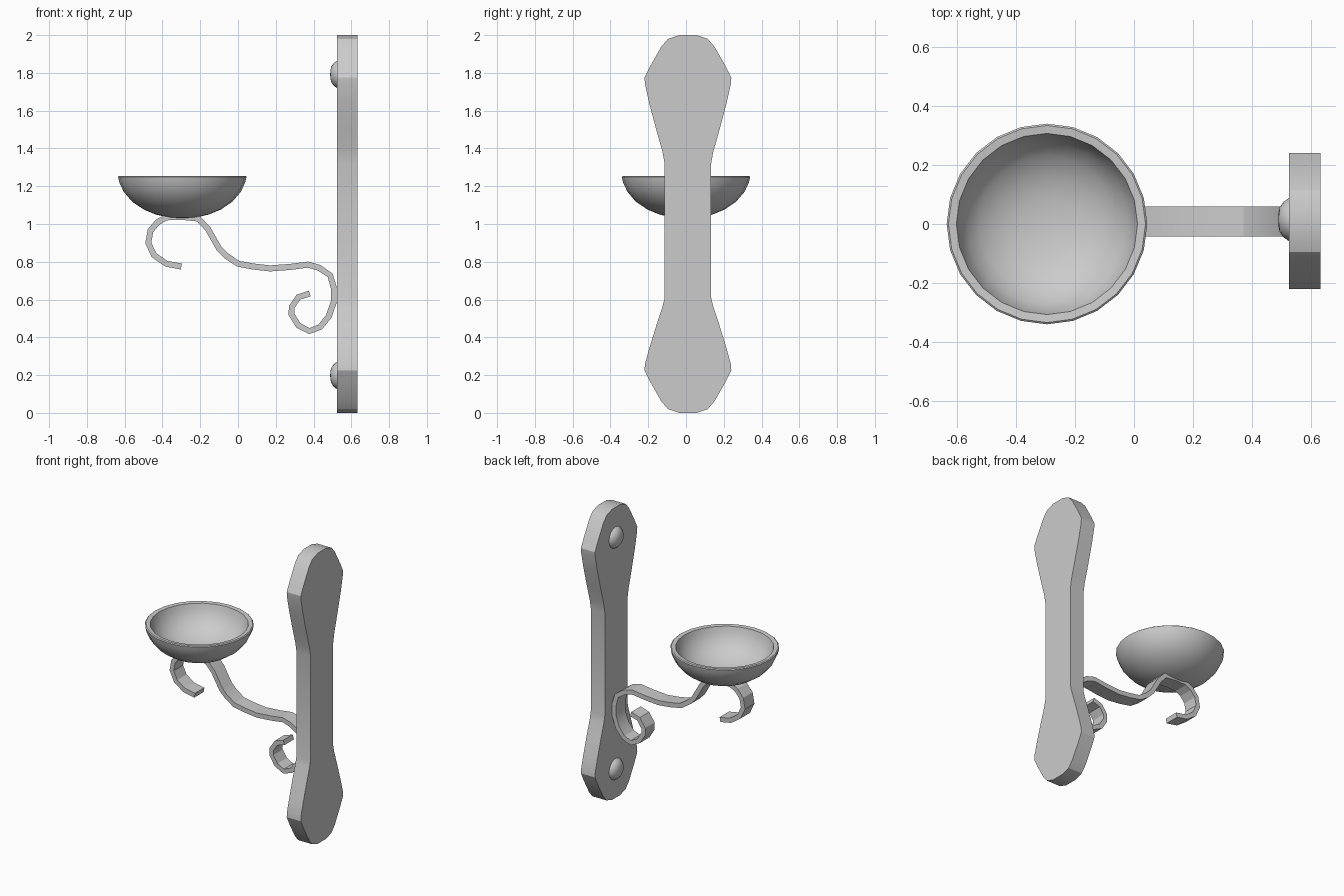
import bpy, bmesh, math
from mathutils import Vector, Matrix

if "Cube" in bpy.data.objects:
    bpy.data.objects.remove(bpy.data.objects["Cube"])

MID_Y = 0.01


def finish(bm, name, angle):
    bmesh.ops.recalc_face_normals(bm, faces=bm.faces)
    mesh = bpy.data.meshes.new(name)
    bm.to_mesh(mesh)
    bm.free()
    obj = bpy.data.objects.new(name, mesh)
    bpy.context.collection.objects.link(obj)
    bpy.ops.object.select_all(action='DESELECT')
    obj.select_set(True)
    bpy.context.view_layer.objects.active = obj
    bpy.ops.object.shade_smooth_by_angle(angle=math.radians(angle))
    return obj


def lathe(name, profile, sides, matrix):
    """Spin (radius, height) points about local z, then place with matrix."""
    bm = bmesh.new()
    verts = [bm.verts.new((r, 0, h)) for r, h in profile]
    edges = [bm.edges.new(pair) for pair in zip(verts, verts[1:])]
    bmesh.ops.spin(bm, geom=verts + edges, cent=(0, 0, 0), axis=(0, 0, 1),
                   angle=math.tau, steps=sides, use_merge=True)
    bmesh.ops.remove_doubles(bm, verts=bm.verts, dist=1e-4)
    bmesh.ops.transform(bm, matrix=matrix, verts=bm.verts)
    return finish(bm, name, 40)


def extrude_outline(name, points, offset, angle):
    bm = bmesh.new()
    face = bm.faces.new([bm.verts.new(p) for p in points])
    new = bmesh.ops.extrude_face_region(bm, geom=[face], use_keep_orig=True)
    moved = [v for v in new['geom'] if isinstance(v, bmesh.types.BMVert)]
    bmesh.ops.translate(bm, verts=moved, vec=offset)
    return finish(bm, name, angle)


# Wall plate: flared at both ends, (half width, z) from top to bottom
half = [(0.045, 2.0), (0.105, 1.98), (0.14, 1.94), (0.20, 1.835),
        (0.23, 1.775), (0.227, 1.74), (0.205, 1.64), (0.165, 1.49),
        (0.135, 1.385), (0.123, 1.32),
        (0.123, 0.61), (0.135, 0.56), (0.165, 0.47), (0.205, 0.34),
        (0.227, 0.26), (0.23, 0.225), (0.20, 0.165), (0.14, 0.06),
        (0.105, 0.02), (0.045, 0.0)]
outline = [(0.525, MID_Y + w, z) for w, z in half]
outline += [(0.525, MID_Y - w, z) for w, z in reversed(half)]
extrude_outline("wall_plate", outline, (0.107, 0, 0), 30)

# Scrolled arm: flat strap following a centre line in the xz plane
path = [(-0.30, 0.775), (-0.38, 0.79), (-0.445, 0.835), (-0.475, 0.90),
        (-0.463, 0.965), (-0.425, 1.01), (-0.38, 1.035), (-0.30, 1.038),
        (-0.21, 1.028), (-0.16, 0.975), (-0.10, 0.87), (-0.06, 0.83),
        (0.0, 0.79), (0.08, 0.775), (0.17, 0.765), (0.28, 0.773),
        (0.37, 0.785), (0.43, 0.768), (0.488, 0.728), (0.508, 0.66),
        (0.508, 0.59), (0.48, 0.51), (0.435, 0.455), (0.378, 0.433),
        (0.32, 0.463), (0.284, 0.52), (0.284, 0.56), (0.32, 0.613),
        (0.38, 0.632)]
pts = [Vector(p) for p in path]
left, right = [], []
for i, p in enumerate(pts):
    a = (p - pts[max(i - 1, 0)]).normalized()
    b = (pts[min(i + 1, len(pts) - 1)] - p).normalized()
    t = (a + b).normalized()
    n = Vector((-t.y, t.x)) * 0.016
    left.append(p + n)
    right.append(p - n)
strap = [(p.x, -0.043, p.y) for p in left + right[::-1]]
extrude_outline("scroll_arm", strap, (0, 0.102, 0), 20)

# Bowl: outer wall, rim and hollow
bowl = [(0, 1.03), (0.07, 1.034), (0.14, 1.05), (0.205, 1.077),
        (0.265, 1.118), (0.31, 1.17), (0.333, 1.22), (0.34, 1.25),
        (0.334, 1.255), (0.307, 1.252), (0.297, 1.215), (0.272, 1.165),
        (0.23, 1.122), (0.17, 1.088), (0.10, 1.066), (0, 1.06)]
lathe("bowl", bowl, 24, Matrix.Translation((-0.295, 0, 0)))

# Screw heads: low domes facing the arm side
dome = [(0.073, -0.005), (0.073, 0), (0.06, 0.018), (0.042, 0.031),
        (0.02, 0.036), (0, 0.037)]
for name, z in (("upper_screw", 1.792), ("lower_screw", 0.198)):
    place = Matrix.Translation((0.525, 0.015, z)) @ Matrix.Rotation(-math.pi / 2, 4, 'Y')
    lathe(name, dome, 16, place)
